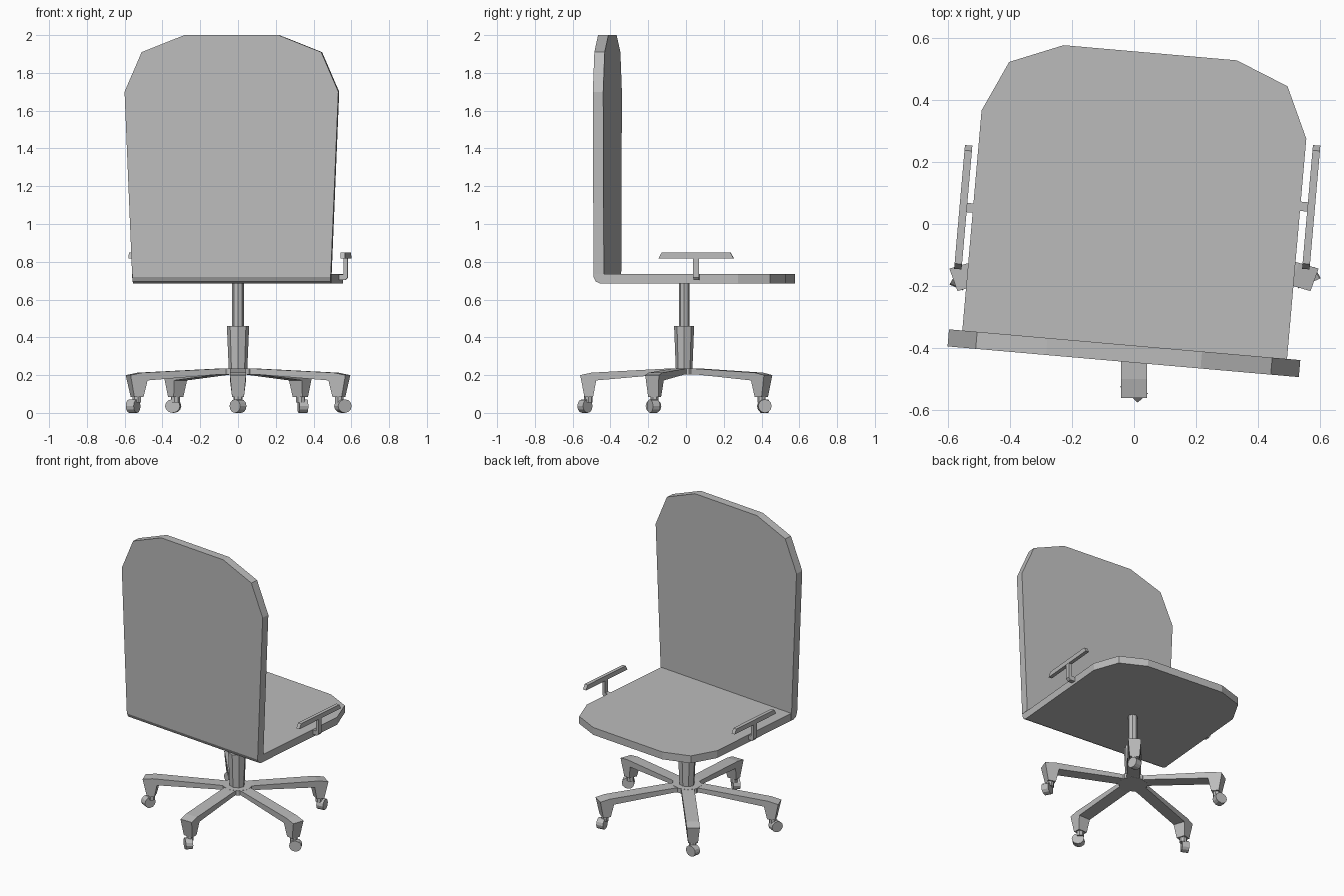
import bpy, bmesh
from math import radians, pi
from mathutils import Matrix, Vector

cube = bpy.data.objects.get("Cube")
if cube:
    bpy.data.objects.remove(cube, do_unlink=True)

grey = bpy.data.materials.new("plain_grey")
grey.use_nodes = True
GREY = (0.5, 0.5, 0.5, 1)
grey.diffuse_color = GREY
grey.node_tree.nodes["Principled BSDF"].inputs["Base Color"].default_value = GREY


def finish(name, bm, matrix):
    bm.transform(matrix)
    bmesh.ops.recalc_face_normals(bm, faces=bm.faces)
    mesh = bpy.data.meshes.new(name)
    bm.to_mesh(mesh)
    bm.free()
    mesh.materials.append(grey)
    obj = bpy.data.objects.new(name, mesh)
    bpy.context.collection.objects.link(obj)
    return obj


def prism(name, outline, axis, lo, hi, matrix=Matrix(), taper=None):
    """Extrude a 2D outline along one axis; taper adjusts points afterwards."""
    place = {"x": lambda a, b, d: (d, a, b),
             "y": lambda a, b, d: (a, d, b),
             "z": lambda a, b, d: (a, b, d)}[axis]
    bm = bmesh.new()
    face = bm.faces.new([bm.verts.new(place(a, b, lo)) for a, b in outline])
    grown = bmesh.ops.extrude_face_region(bm, geom=[face], use_keep_orig=True)
    shift = Vector(place(0, 0, hi - lo))
    bmesh.ops.translate(bm, vec=shift, verts=[v for v in grown["geom"] if isinstance(v, bmesh.types.BMVert)])
    if taper:
        for v in bm.verts:
            taper(v)
    return finish(name, bm, matrix)


def cone(name, sides, r_low, r_high, height, matrix):
    bm = bmesh.new()
    bmesh.ops.create_cone(bm, cap_ends=True, segments=sides, radius1=r_low,
                          radius2=r_high, depth=height)
    return finish(name, bm, matrix)


def mirrored(half):
    return half + [(-a, b) for a, b in reversed(half)]


def at(x, y, z):
    return Matrix.Translation((x, y, z))


# Seat and backrest, turned slightly on the base
turn = Matrix.Rotation(radians(-5), 4, "Z")
shell = turn @ at(0.004, 0, 0)
prism("seat", mirrored([(0.525, -0.39), (0.525, 0.322), (0.45, 0.485), (0.28, 0.554)]),
      "z", 0.685, 0.735, shell)
prism("backrest", mirrored([(0.528, 0.735), (0.568, 1.7), (0.477, 1.91), (0.25, 2.0)]),
      "y", -0.445, -0.39, shell)
prism("seat_back_bend", [(-0.39, 0.735), (-0.445, 0.735), (-0.445, 0.72),
                         (-0.433, 0.695), (-0.41, 0.685), (-0.39, 0.685)],
      "x", -0.526, 0.526, shell)

# Armrests: bent bracket with a bevelled pad on top
for side, x, s in (("left", 0.571, 1), ("right", -0.55, -1)):
    spot = at(x, 0.054, 0) @ turn @ Matrix.Diagonal((s, 1, 1, 1))
    prism(side + "_arm_bracket", [(-0.05, 0.703), (-0.002, 0.703), (0.011, 0.718), (0.011, 0.82),
                                  (-0.011, 0.82), (-0.011, 0.733), (-0.05, 0.733)],
          "y", -0.015, 0.015, spot)
    prism(side + "_arm_pad", [(-0.2, 0.817), (0.2, 0.817), (0.183, 0.848), (-0.183, 0.848)],
          "x", -0.012, 0.012, spot)

# Base is a little wider than deep
base = at(0, -0.01, 0) @ Matrix.Diagonal((1.112, 1, 1, 1))
eighth = Matrix.Rotation(pi / 8 * 2, 4, "Z")
cone("gas_column", 8, 0.028, 0.028, 0.26, base @ at(0, 0, 0.56) @ eighth)
cone("column_sleeve", 8, 0.044, 0.053, 0.23, base @ at(0, 0, 0.345) @ eighth)
cone("base_hub", 10, 0.085, 0.085, 0.032, base @ at(0, 0, 0.219))

leg_profile = [(0.03, 0.234), (0.1, 0.234), (0.49, 0.213), (0.55, 0.2), (0.528, 0.085),
               (0.482, 0.085), (0.465, 0.172), (0.1, 0.204), (0.03, 0.204)]


def narrow_foot(v):
    if v.co.z < 0.1:
        v.co.y *= 0.75


# Five legs, each with a swivelled caster
for i in range(5):
    leg = base @ Matrix.Rotation(radians(-90 + 72 * i), 4, "Z")
    prism(f"base_leg_{i + 1}", leg_profile, "y", -0.038, 0.038, leg, narrow_foot)
    foot = leg @ at(0.525, 0, 0)
    cone(f"caster_stem_{i + 1}", 8, 0.022, 0.022, 0.04, foot @ at(-0.018, 0, 0.075))
    swivel = Matrix.Rotation(radians(135), 4, "Z") @ Matrix.Rotation(pi / 2, 4, "Y")
    cone(f"caster_wheel_{i + 1}", 12, 0.036, 0.036, 0.042, foot @ at(0, 0, 0.036) @ swivel)
